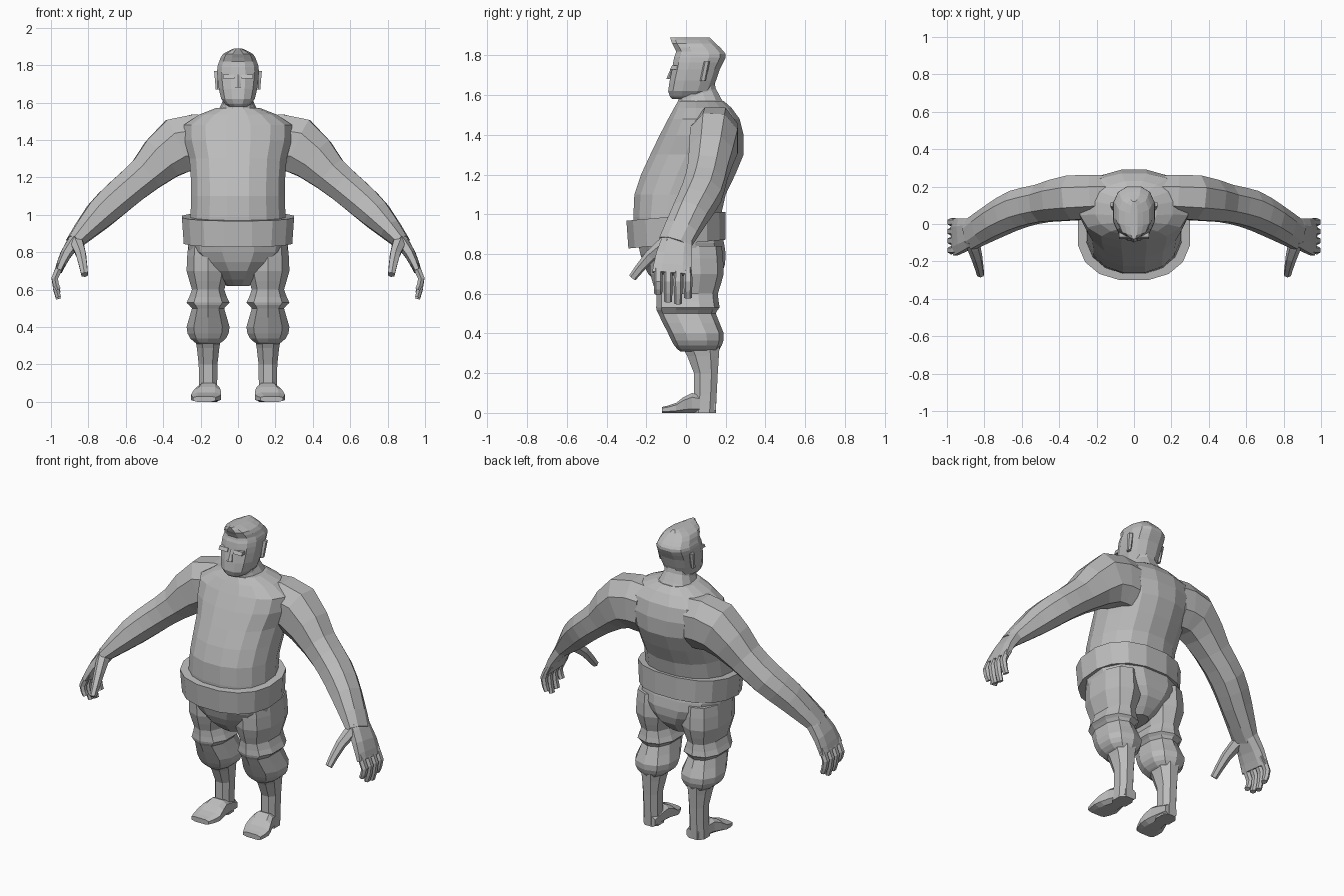
import bpy
import bmesh
from math import cos, sin, pi, copysign
from mathutils import Vector

cube = bpy.data.objects.get("Cube")
if cube:
    bpy.data.objects.remove(cube, do_unlink=True)

grey = bpy.data.materials.new("plain grey")
grey.use_nodes = True
grey.diffuse_color = (0.5, 0.5, 0.5, 1)
grey.node_tree.nodes["Principled BSDF"].inputs["Base Color"].default_value = grey.diffuse_color


def outline(sides, power):
    """Rounded-square outline filling the unit square, flat side to the front."""
    points = []
    for i in range(sides):
        angle = 2 * pi * (i + 0.5) / sides
        points.append([copysign(abs(value) ** power, value)
                       for value in (cos(angle), sin(angle))])
    reach = max(max(point) for point in points)
    return [(u / reach, v / reach) for u, v in points]


def refine(keys):
    """Add one curved in-between section between neighbouring key sections."""
    result = [keys[0]]
    last = len(keys) - 1
    for i in range(last):
        before, after = keys[max(i - 1, 0)], keys[min(i + 2, last)]
        neighbours = zip(keys[i], keys[i + 1], before, after)
        result.append([(9 * (a + b) - c - d) / 16 for a, b, c, d in neighbours])
        result.append(keys[i + 1])
    return result


def skin(name, rings, mirror):
    """Join rings of points into a closed flat-faced solid."""
    bm = bmesh.new()
    loops = [[bm.verts.new(point) for point in ring] for ring in rings]
    sides = len(loops[0])
    for low, high in zip(loops, loops[1:]):
        for i in range(sides):
            j = (i + 1) % sides
            bm.faces.new((low[i], low[j], high[j], high[i]))
    bm.faces.new(loops[0])
    bm.faces.new(loops[-1])
    bmesh.ops.recalc_face_normals(bm, faces=bm.faces)
    mesh = bpy.data.meshes.new(name)
    bm.to_mesh(mesh)
    bm.free()
    mesh.materials.append(grey)
    obj = bpy.data.objects.new(name, mesh)
    bpy.context.collection.objects.link(obj)
    if mirror:
        obj.modifiers.new("Mirror", 'MIRROR')


def stack(name, keys, x=0, tilt=0, sides=12, power=0.85):
    """Level sections of height, half width, front and back; paired when off centre."""
    rings = []
    for z, half, front, back in refine(keys):
        middle, depth = (front + back) / 2, (back - front) / 2
        rings.append([(x + half * u, middle + depth * v, z + tilt * depth * v)
                      for u, v in outline(sides, power)])
    skin(name, rings, mirror=x > 0)


def limb(name, keys, sides=8, power=0.9):
    """Paired sections square to a path: x, y, z, thickness and width radii."""
    path = refine(keys)
    centres = [Vector(section[:3]) for section in path]
    rings = []
    for i, (x, y, z, thickness, width) in enumerate(path):
        ahead = centres[min(i + 1, len(path) - 1)]
        behind = centres[max(i - 1, 0)]
        along = (ahead - behind).normalized()
        across = along.cross(Vector((0, 1, 0))).normalized()
        sideways = across.cross(along)
        rings.append([centres[i] + across * thickness * u + sideways * width * v
                      for u, v in outline(sides, power)])
    skin(name, rings, mirror=True)


# Torso with a heavy belly and a humped upper back
stack("torso", [
    (0.9, 0.26, -0.26, 0.16),
    (1.1, 0.25, -0.26, 0.2),
    (1.3, 0.26, -0.18, 0.29),
    (1.48, 0.29, -0.09, 0.27),
    (1.57, 0.12, -0.04, 0.19),
], sides=16, power=0.9)
stack("neck", [
    (1.5, 0.13, -0.05, 0.2),
    (1.6, 0.08, -0.04, 0.15),
    (1.67, 0.08, -0.03, 0.14),
], tilt=0.35)

# Wide belt, higher at the back, over the seat of the trousers
stack("belt", [
    (0.85, 0.29, -0.29, 0.2),
    (0.99, 0.3, -0.3, 0.2),
], tilt=0.09, sides=16)
stack("trouser_seat", [
    (0.9, 0.27, -0.25, 0.18),
    (0.8, 0.26, -0.23, 0.2),
    (0.7, 0.15, -0.19, 0.18),
    (0.62, 0.06, -0.1, 0.1),
])

# Baggy trouser legs with a knee fold, then bare shins
stack("trouser_legs", [
    (0.84, 0.11, -0.18, 0.18),
    (0.7, 0.12, -0.18, 0.19),
    (0.6, 0.09, -0.15, 0.16),
    (0.53, 0.12, -0.15, 0.17),
    (0.5, 0.09, -0.14, 0.15),
    (0.4, 0.12, -0.09, 0.19),
    (0.34, 0.1, -0.06, 0.18),
    (0.31, 0.06, -0.03, 0.16),
], x=0.16, sides=10)
stack("shins", [
    (0.35, 0.07, -0.03, 0.17),
    (0.2, 0.05, 0.04, 0.16),
    (0, 0.05, 0.03, 0.15),
], x=0.16, sides=8)

# Feet run from heel to toe: y, centre x, half width, height
foot = [(0.15, 0.15, 0.04, 0.06), (0.03, 0.16, 0.06, 0.1),
        (-0.05, 0.17, 0.08, 0.05), (-0.12, 0.18, 0.06, 0.03)]
skin("feet", [[(x + half * u, y, height * (1 + v) / 2) for u, v in outline(8, 0.6)]
              for y, x, half, height in refine(foot)], mirror=True)

# Arms sweep out, down and forward
limb("arms", [
    (0.16, 0.15, 1.38, 0.15, 0.11),
    (0.32, 0.14, 1.37, 0.15, 0.12),
    (0.49, 0.11, 1.22, 0.1, 0.1),
    (0.62, 0.08, 1.11, 0.09, 0.1),
    (0.74, 0.02, 1, 0.08, 0.09),
    (0.88, -0.06, 0.85, 0.04, 0.08),
])
limb("palms", [
    (0.85, -0.04, 0.89, 0.04, 0.07),
    (0.92, -0.06, 0.79, 0.03, 0.09),
    (0.96, -0.07, 0.7, 0.02, 0.1),
], power=0.7)

# Four fingers side by side, curling inward, and a thumb held forward
fingers = {"little": 0.58, "ring": 0.55, "middle": 0.56, "index": 0.6}
for i, (label, tip) in enumerate(fingers.items()):
    y = 0.01 - 0.05 * i
    limb(label + "_fingers", [
        (0.94, y, 0.74, 0.02, 0.02),
        (0.98, y, 0.66, 0.02, 0.022),
        (0.96, y, tip, 0.015, 0.02),
    ], sides=6)
limb("thumbs", [
    (0.87, -0.08, 0.87, 0.04, 0.04),
    (0.84, -0.18, 0.79, 0.03, 0.03),
    (0.82, -0.27, 0.68, 0.02, 0.02),
], sides=6)

# Head with a ridged top that overhangs the forehead
stack("head", [
    (1.58, 0.05, -0.07, 0.08),
    (1.62, 0.09, -0.09, 0.13),
    (1.73, 0.11, -0.07, 0.17),
    (1.79, 0.11, -0.06, 0.2),
    (1.82, 0.1, -0.05, 0.19),
    (1.86, 0.08, -0.07, 0.15),
    (1.89, 0.02, -0.08, 0.12),
], power=0.8)
stack("nose", [(1.75, 0.01, -0.07, -0.05), (1.68, 0.02, -0.1, -0.05)], sides=6)
stack("brows", [(1.73, 0.03, -0.08, -0.03), (1.75, 0.03, -0.07, -0.03)], x=0.05, sides=4)
stack("ears", [(1.67, 0.01, 0.07, 0.1), (1.77, 0.02, 0.09, 0.12)], x=0.11, sides=6)
